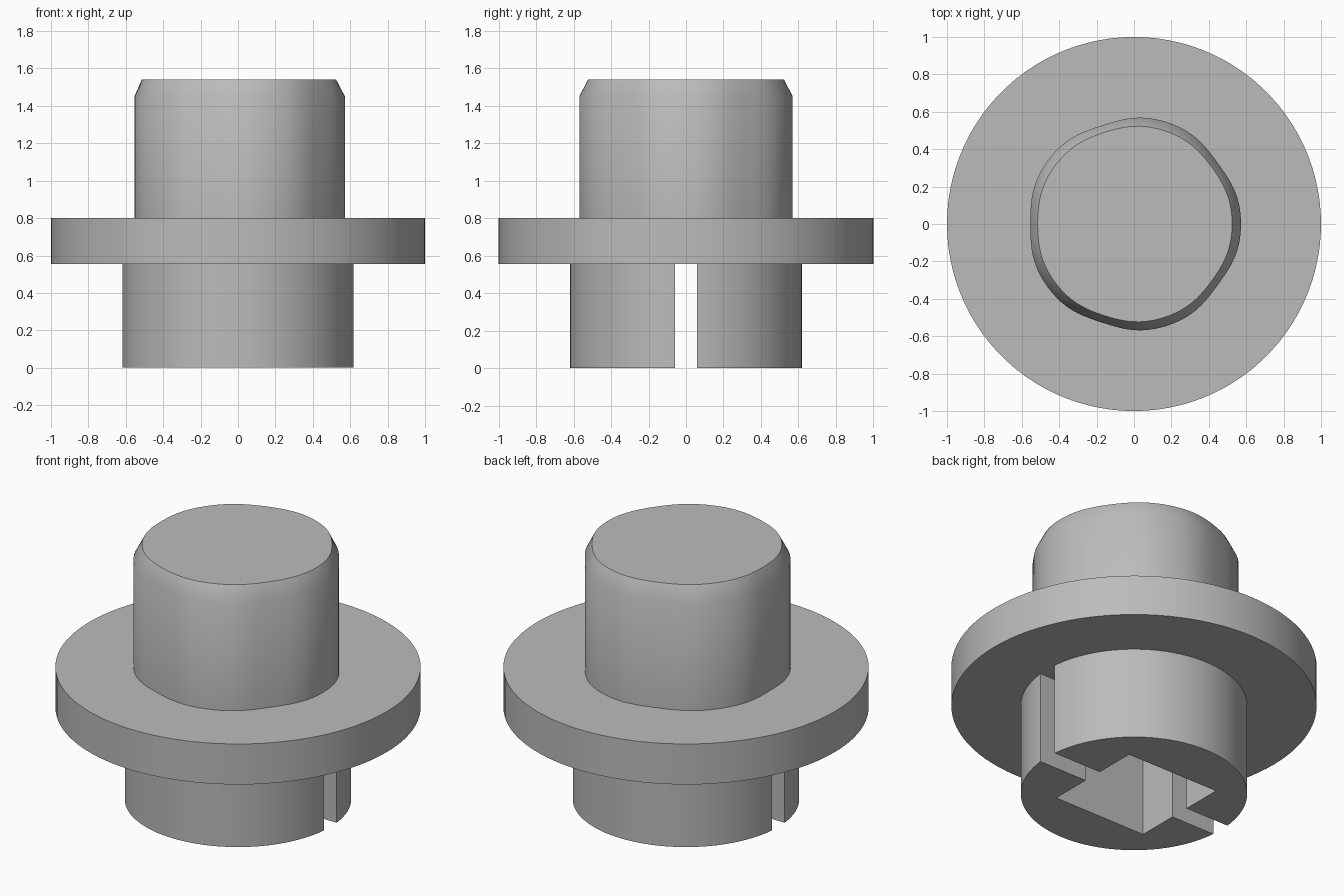
import bpy, bmesh
from math import sin, cos, pi, asin, radians

cube = bpy.data.objects.get("Cube")
if cube:
    bpy.data.objects.remove(cube)

grey = bpy.data.materials.new("plain_grey")
grey.use_nodes = True
colour = (0.5, 0.5, 0.5, 1)
grey.diffuse_color = colour
grey.node_tree.nodes["Principled BSDF"].inputs["Base Color"].default_value = colour


def loft(name, sections):
    """Join stacked outlines, given as (z, points), into a capped solid."""
    bm = bmesh.new()
    rings = [[bm.verts.new((x, y, z)) for x, y in pts] for z, pts in sections]
    n = len(rings[0])
    for low, high in zip(rings, rings[1:]):
        for i in range(n):
            j = (i + 1) % n
            bm.faces.new((low[i], low[j], high[j], high[i]))
    bm.faces.new(rings[0][::-1])
    bm.faces.new(rings[-1])
    bmesh.ops.recalc_face_normals(bm, faces=bm.faces)
    mesh = bpy.data.meshes.new(name)
    bm.to_mesh(mesh)
    bm.free()
    mesh.materials.append(grey)
    obj = bpy.data.objects.new(name, mesh)
    bpy.context.collection.objects.link(obj)
    bpy.ops.object.select_all(action="DESELECT")
    obj.select_set(True)
    bpy.context.view_layer.objects.active = obj
    bpy.ops.object.shade_smooth_by_angle(angle=radians(35))
    return obj


def lobed(radius, dent, steps=100):
    """Circle with five shallow flats, one of them facing -x."""
    pts = []
    for i in range(steps):
        a = 2 * pi * i / steps
        r = radius - dent * ((1 - cos(5 * a)) / 2) ** 2
        pts.append((r * cos(a), r * sin(a)))
    return pts


# Wide round collar
collar = lobed(1, 0)
loft("collar", [(0.555, collar), (0.8, collar)])

# Upper peg with a chamfered top
loft("upper_peg", [(0.8, lobed(0.572, 0.018)),
                   (1.45, lobed(0.572, 0.018)),
                   (1.54, lobed(0.525, 0.01))])

# Lower socket: two halves parted by a slot, around a square hole
radius, gap, half, shift, steps = 0.62, 0.06, 0.31, -0.015, 48
start = asin(gap / radius)
arc = [start + (pi - 2 * start) * i / steps for i in range(steps + 1)]
outline = [(radius * cos(a), radius * sin(a)) for a in arc]
outline += [(shift - half, gap), (shift - half, half),
            (shift + half, half), (shift + half, gap)]
for name, side in (("socket_back_half", 1), ("socket_front_half", -1)):
    pts = [(x, side * y) for x, y in outline]
    loft(name, [(0, pts), (0.555, pts)])
